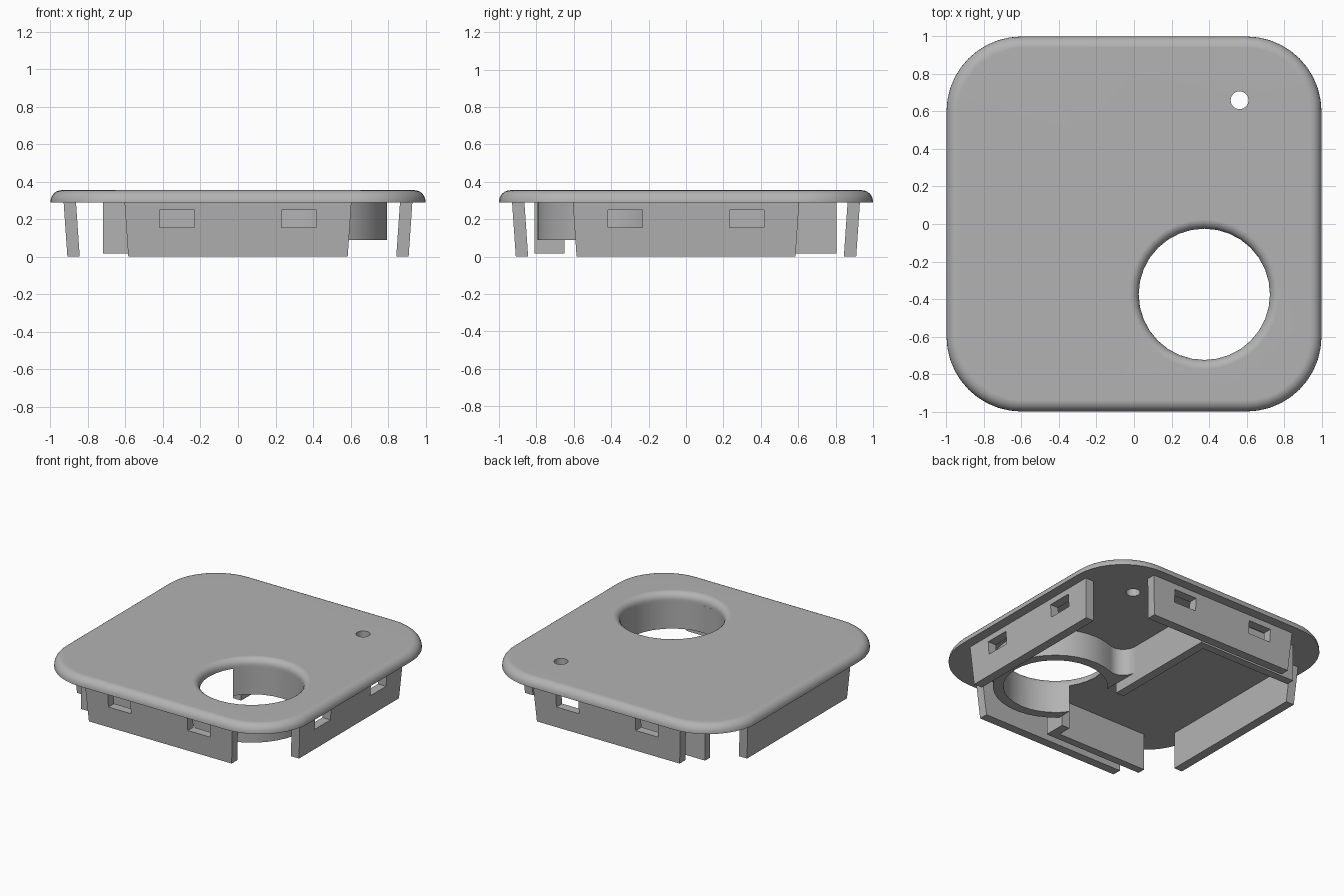
import bpy, bmesh, math
from math import sin, cos, pi, radians
from mathutils import Matrix

if "Cube" in bpy.data.objects:
    bpy.data.objects.remove(bpy.data.objects["Cube"], do_unlink=True)

grey = bpy.data.materials.new("plain grey plastic")
grey.use_nodes = True
GREY = (0.45, 0.45, 0.45, 1)
grey.diffuse_color = GREY
grey.node_tree.nodes["Principled BSDF"].inputs["Base Color"].default_value = GREY

UNDER = 0.29          # underside of the lid
TOP = 0.355
HOLE = (0.375, -0.375)


def finish(bm, name, smooth=False):
    bmesh.ops.recalc_face_normals(bm, faces=bm.faces[:])
    mesh = bpy.data.meshes.new(name)
    bm.to_mesh(mesh)
    bm.free()
    mesh.materials.append(grey)
    ob = bpy.data.objects.new(name, mesh)
    bpy.context.collection.objects.link(ob)
    if smooth:
        bpy.ops.object.select_all(action='DESELECT')
        ob.select_set(True)
        bpy.context.view_layer.objects.active = ob
        bpy.ops.object.shade_smooth_by_angle(angle=radians(35))
        ob.modifiers.new("weighted normals", 'WEIGHTED_NORMAL').keep_sharp = True
    return ob


def arc(c, r, a0, a1, n):
    """Points on an arc, angles in degrees."""
    angles = [radians(a0 + (a1 - a0) * i / n) for i in range(n + 1)]
    return [(c[0] + r * cos(a), c[1] + r * sin(a)) for a in angles]


def rounded_square(inset):
    pts = []
    for k, (sx, sy) in enumerate([(1, 1), (-1, 1), (-1, -1), (1, -1)]):
        pts += arc((0.6 * sx, 0.6 * sy), 0.4 - inset, 90 * k, 90 * k + 90, 10)
    return pts


def circle(c, r, n):
    return arc(c, r, 0, 360, n)[:-1]


def stack(bm, loops):
    """Join stacked outlines; return the edges of the first and last one."""
    rings = [[bm.verts.new((x, y, z)) for x, y in pts] for pts, z in loops]
    n = len(rings[0])
    for a, b in zip(rings, rings[1:]):
        for i in range(n):
            j = (i + 1) % n
            bm.faces.new((a[i], a[j], b[j], b[i]))
    return [[bm.edges.get((r[i], r[(i + 1) % n])) for i in range(n)]
            for r in (rings[0], rings[-1])]


# Lid: rounded square with softened rim, one large and one small hole
bm = bmesh.new()
steps = [radians(90 * i / 6) for i in range(7)]
R, H = 0.06, 0.05
rim = [(rounded_square(0), UNDER)] + [
    (rounded_square(R * (1 - cos(t))), TOP - R + R * sin(t)) for t in steps]
big = [(circle(HOLE, 0.35, 32), UNDER)] + [
    (circle(HOLE, 0.35 + H * (1 - cos(t)), 32), TOP - H + H * sin(t)) for t in steps]
small = [(circle((0.563, 0.66), 0.048, 16), z) for z in (UNDER, TOP)]
ends = [stack(bm, s) for s in (rim, big, small)]
for side, up in ((0, -1), (1, 1)):
    bmesh.ops.triangle_fill(bm, use_beauty=True, normal=(0, 0, up),
                            edges=[e for pair in ends for e in pair[side]])
finish(bm, "lid", True)


# Skirt walls: leaning plates, three of them with two clip windows
def skirt(name, quarter, windows):
    us = [-0.585, -0.418, -0.233, 0.233, 0.418, 0.585]
    zs = [0, 0.155, 0.25, UNDER]
    bm = bmesh.new()
    grid = []
    for z in zs:
        lean = 0.02 * z / UNDER
        grid.append([bm.verts.new((u + (math.copysign(lean, u) if abs(u) > 0.5 else 0),
                                   -0.91 - lean, z)) for u in us])
    for r in range(3):
        for c in range(5):
            if windows and r == 1 and c in (1, 3):
                continue
            bm.faces.new((grid[r][c], grid[r][c + 1], grid[r + 1][c + 1], grid[r + 1][c]))
    new = bmesh.ops.extrude_face_region(bm, geom=bm.faces[:], use_keep_orig=True)
    bmesh.ops.translate(bm, vec=(0, 0.066, 0),
                        verts=[v for v in new["geom"] if isinstance(v, bmesh.types.BMVert)])
    bmesh.ops.rotate(bm, verts=bm.verts[:], matrix=Matrix.Rotation(quarter * pi / 2, 3, 'Z'))
    finish(bm, name)


for k, (name, windows) in enumerate([("front_skirt", True), ("left_skirt", True),
                                     ("back_skirt", True), ("right_skirt", False)]):
    skirt(name, k, windows)


# Upright prism from an outline
def prism(name, pts, z0, smooth=False):
    bm = bmesh.new()
    for loop in stack(bm, [(pts, z0), (pts, UNDER)]):
        bmesh.ops.contextual_create(bm, geom=loop)
    finish(bm, name, smooth)


def inner_wall(name, x0, x1, y0, y1):
    prism(name, [(x0, y0), (x1, y0), (x1, y1), (x0, y1)], 0.018)


# Inner compartment, open towards the right and interrupted at the large hole
WALL = 0.085
inner_wall("inner_front_wall", -0.72, WALL - 0.065, -0.81, -0.752)
inner_wall("inner_back_wall", -0.72, WALL - 0.065, 0.745, 0.805)
inner_wall("inner_side_wall", WALL - 0.065, WALL, -0.085, 0.805)
inner_wall("inner_side_stub", WALL - 0.065, WALL, -0.81, -0.65)

# Collar around the large hole, blended into the side wall by a fillet
RO, RI, F = 0.42, 0.35, 0.1
dx = WALL - HOLE[0]
out_end = math.degrees(math.acos(dx / RO))
in_end = math.degrees(math.acos(dx / RI))
fx = dx + F
fy = math.sqrt((RO + F) ** 2 - fx ** 2)
touch = math.degrees(math.atan2(fy, fx))
outline = arc(HOLE, RO, -out_end, touch, 24)
outline += arc((HOLE[0] + fx, HOLE[1] + fy), F, touch - 180, -180, 8)[1:]
outline += arc(HOLE, RI, in_end, -in_end, 26)
prism("hole_collar", outline, 0.09, True)
